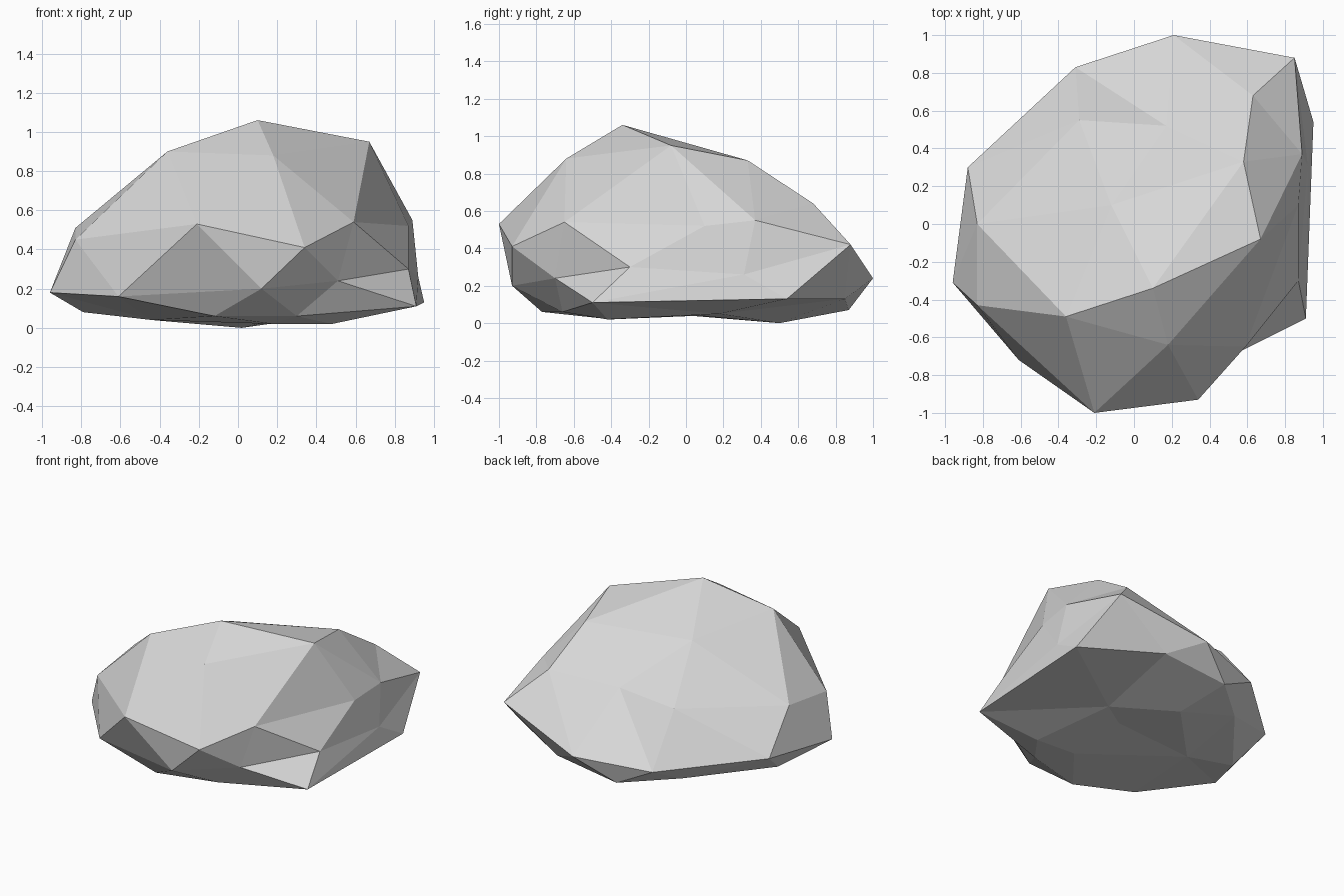
import bpy
import bmesh
from mathutils import Vector

# Remove the default cube only
default_cube = bpy.data.objects.get("Cube")
if default_cube:
    bpy.data.objects.remove(default_cube, do_unlink=True)


def flat_material(name, colour):
    mat = bpy.data.materials.new(name)
    mat.use_nodes = True
    rgba = (*colour, 1)
    mat.diffuse_color = rgba
    shader = mat.node_tree.nodes["Principled BSDF"]
    shader.inputs["Base Color"].default_value = rgba
    shader.inputs["Roughness"].default_value = 0.9
    return mat


# Corner points of the chipped boulder, in hundredths of a unit, by height band
crown = [(10, -34, 106), (-36, -49, 90), (18, -64, 88), (67, -8, 95),
         (58, 33, 87), (-12, 10, 83)]
shoulder = [(63, 68, 64), (17, 52, 57), (-29, 55, 55), (-83, 0, 51),
            (-83, -43, 45), (-21, -100, 53), (34, -93, 41), (59, -65, 54),
            (87, 10, 52), (89, 37, 55), (85, 88, 42)]
waist = [(87, -30, 30), (92, 31, 26), (95, 54, 13), (21, 100, 24),
         (44, 85, 13), (-31, 83, 20), (-88, 30, 25), (-96, -31, 18),
         (-61, -72, 16), (12, -93, 20), (51, -70, 24), (91, -50, 11)]
underside = [(30, -66, 6), (-12, -77, 6), (48, -42, 2), (-79, 7, 8),
             (-5, 87, 7), (-38, 58, 8), (-44, 2, 4), (2, 50, 0),
             (19, 7, 4), (37, 18, 5), (18, -40, 2)]
corners = [Vector(p) / 100 for p in crown + shoulder + waist + underside]

# Ridges that run directly between two corners, by their place in the list
ridges = [(0, 4), (3, 15),                       # crown
          (7, 8), (7, 20), (6, 20), (7, 22),     # back slope
          (28, 19), (28, 29)]                    # lower rim


def make_ridge(bm, a, b):
    """Turn the edge that separates corners a and b so that it joins them."""
    if bm.edges.get((a, b)):
        return
    for edge in bm.edges:
        tips = {v for f in edge.link_faces for v in f.verts} - set(edge.verts)
        if tips == {a, b}:
            bmesh.utils.edge_rotate(edge, False)
            return


def build_rock(name, points, centre, stretch):
    """Wrap the points on a sphere to find the facets, then restore them."""
    bm = bmesh.new()
    home = {}
    for point in points:
        ray = point - centre
        ray.z *= stretch
        vert = bm.verts.new(ray.normalized())
        home[vert] = point
    bmesh.ops.convex_hull(bm, input=bm.verts[:])
    bmesh.ops.triangulate(bm, faces=bm.faces[:])
    bmesh.ops.recalc_face_normals(bm, faces=bm.faces[:])
    # Move every corner out to its real place, keeping the facets
    for vert, point in home.items():
        vert.co = point
    verts = list(home)
    for a, b in ridges:
        make_ridge(bm, verts[a], verts[b])
    for face in bm.faces:
        face.smooth = False
    mesh = bpy.data.meshes.new(name)
    bm.to_mesh(mesh)
    bm.free()
    rock = bpy.data.objects.new(name, mesh)
    bpy.context.collection.objects.link(rock)
    return rock


# Single faceted boulder in plain stone grey
boulder = build_rock("boulder", corners, Vector((0, 0, 0.42)), 1.8)
boulder.data.materials.append(flat_material("stone grey", (0.68, 0.68, 0.68)))
